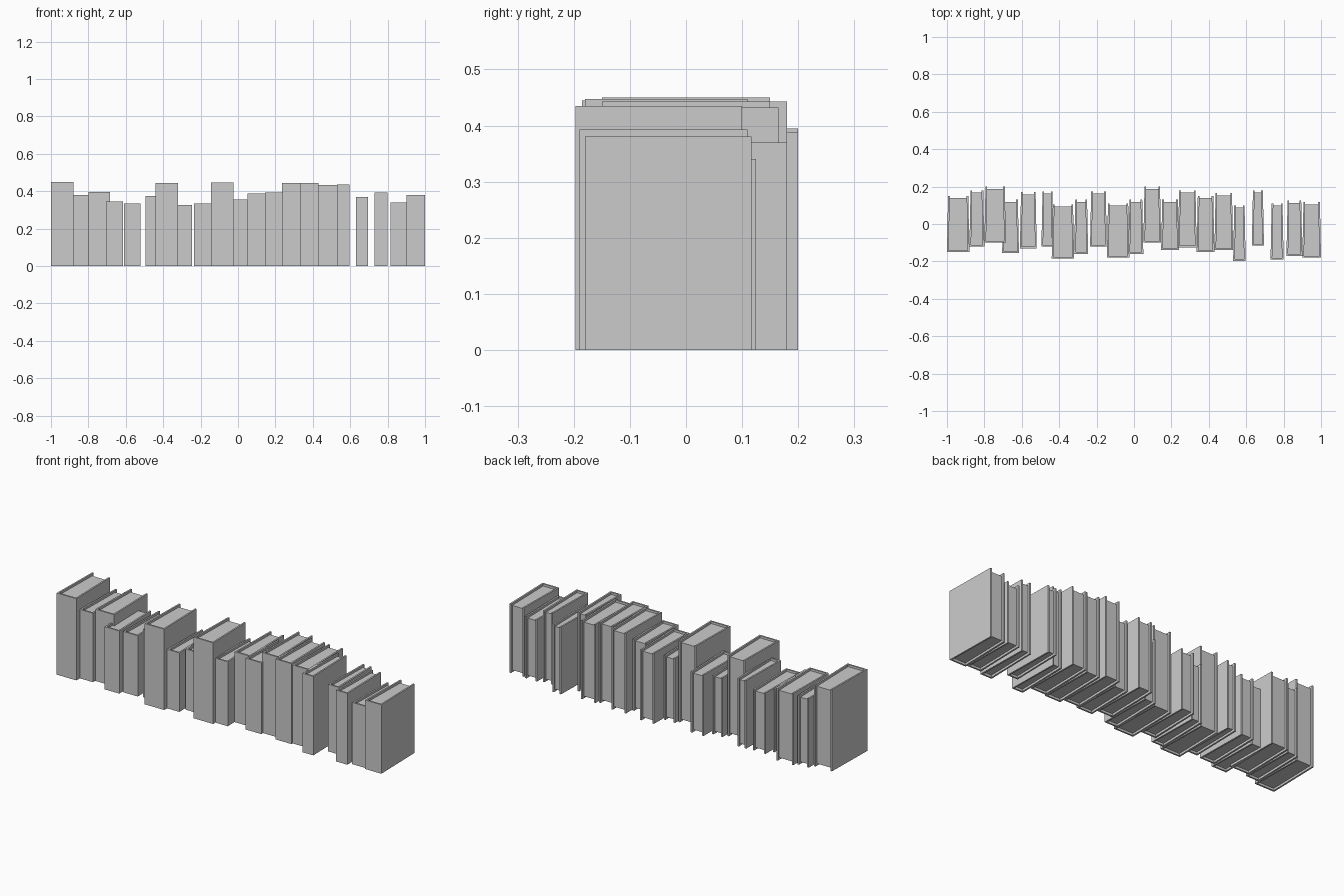
import bpy
import bmesh

cube = bpy.data.objects.get("Cube")
if cube:
    bpy.data.objects.remove(cube, do_unlink=True)

grey = bpy.data.materials.new("plain_grey")
grey.use_nodes = True
grey.diffuse_color = (0.6, 0.6, 0.6, 1)
grey.node_tree.nodes["Principled BSDF"].inputs["Base Color"].default_value = (0.6, 0.6, 0.6, 1)

BOARD = 0.009   # cover thickness
INSET = 0.012   # pages set back from the cover edges
TAPER = 0.006   # each cover leans in towards the fore edge


def prism(name, outline, bottom, top):
    """Extrude a flat outline upwards into a solid."""
    bm = bmesh.new()
    face = bm.faces.new([bm.verts.new((x, y, bottom)) for x, y in outline])
    extruded = bmesh.ops.extrude_face_region(bm, geom=[face])["geom"]
    verts = [v for v in extruded if isinstance(v, bmesh.types.BMVert)]
    bmesh.ops.translate(bm, verts=verts, vec=(0, 0, top - bottom))
    bmesh.ops.recalc_face_normals(bm, faces=bm.faces)
    mesh = bpy.data.meshes.new(name)
    bm.to_mesh(mesh)
    bm.free()
    mesh.materials.append(grey)
    obj = bpy.data.objects.new(name, mesh)
    bpy.context.collection.objects.link(obj)
    return obj


def book(number, left, right, front, back, height):
    # Cover: spine at the front with two boards running back
    inner = front + BOARD
    cover = [(left, front), (right, front),
             (right - TAPER, back), (right - TAPER - BOARD, back),
             (right - BOARD, inner), (left + BOARD, inner),
             (left + TAPER + BOARD, back), (left + TAPER, back)]
    prism(f"book_cover_{number}", cover, 0, height)
    # Page block between the boards
    edge = back - INSET
    side = BOARD * 0.9
    pages = [(left + side, inner - 0.001), (right - side, inner - 0.001),
             (right - side - TAPER, edge), (left + side + TAPER, edge)]
    prism(f"book_pages_{number}", pages, INSET, height - INSET)


# Each book: left, right, front, back, height
books = [
    (-1.0, -.88, -.15, .15, .45),
    (-.88, -.80, -.12, .18, .38),
    (-.80, -.685, -.10, .20, .395),
    (-.705, -.615, -.155, .13, .345),
    (-.61, -.52, -.13, .17, .335),
    (-.495, -.43, -.12, .175, .375),
    (-.44, -.32, -.185, .105, .445),
    (-.32, -.245, -.16, .13, .325),
    (-.235, -.145, -.12, .175, .335),
    (-.145, -.025, -.18, .11, .447),
    (-.03, .05, -.16, .13, .355),
    (.05, .145, -.10, .20, .388),
    (.145, .24, -.14, .13, .393),
    (.235, .335, -.125, .18, .443),
    (.335, .43, -.15, .15, .443),
    (.43, .53, -.14, .165, .432),
    (.53, .597, -.197, .10, .435),
    (.63, .695, -.115, .18, .37),
    (.73, .80, -.19, .11, .393),
    (.815, .90, -.17, .125, .34),
    (.90, 1.0, -.18, .117, .38),
]
for number, size in enumerate(books, 1):
    book(number, *size)
